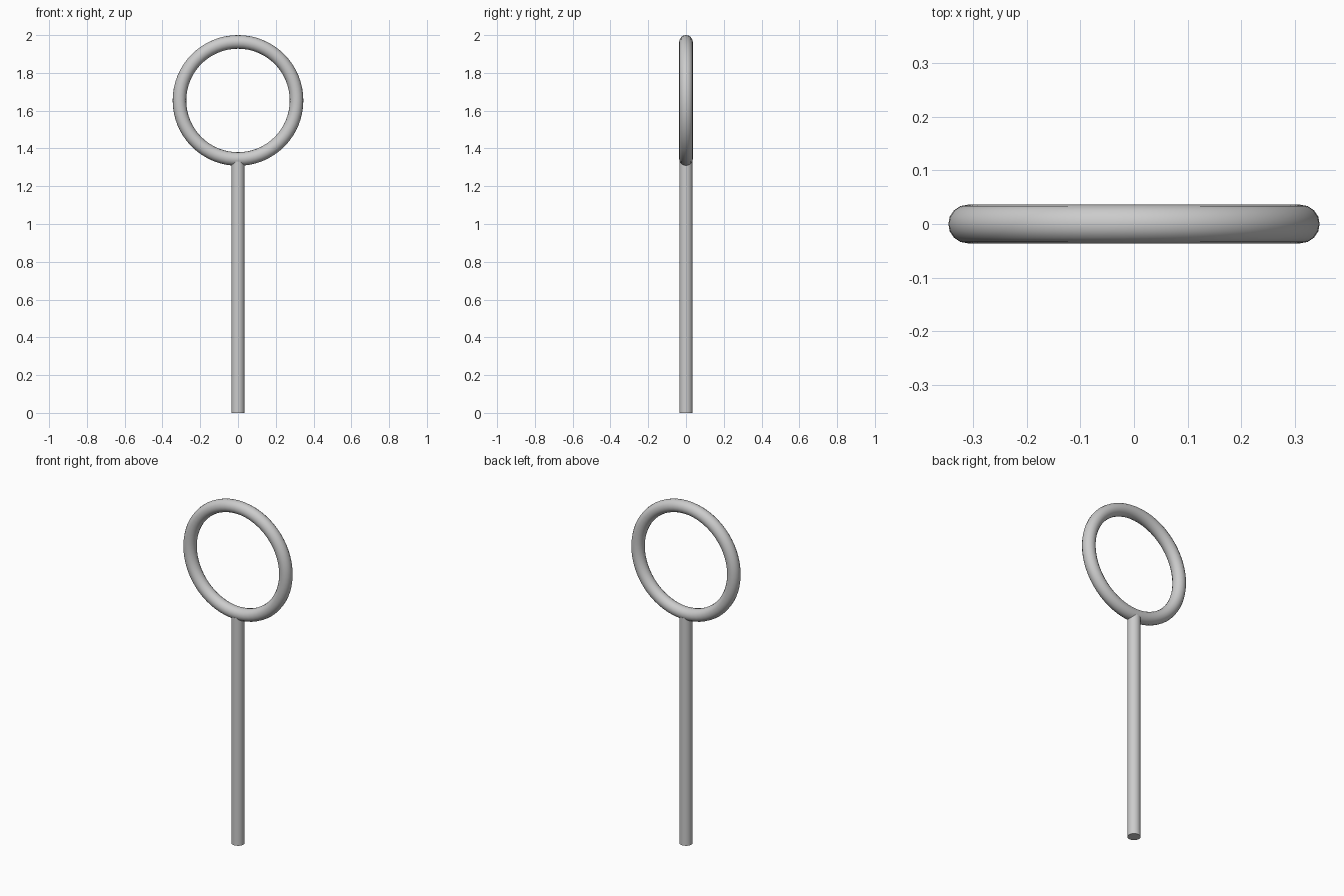
import bpy, math

if "Cube" in bpy.data.objects:
    bpy.data.objects.remove(bpy.data.objects["Cube"])

TUBE = 0.036      # shared thickness radius of rod and ring
RING_Z = 1.654    # ring centre height
ROD_TOP = 1.33


def smooth(obj, name):
    obj.name = name
    bpy.ops.object.shade_smooth_by_angle(angle=math.radians(40))


# Upright ring
bpy.ops.mesh.primitive_torus_add(
    major_radius=0.31, minor_radius=TUBE, major_segments=64, minor_segments=16,
    location=(0, 0, RING_Z), rotation=(math.radians(90), 0, 0))
smooth(bpy.context.object, "ring")

# Straight handle, its top sunk into the bottom of the ring
bpy.ops.mesh.primitive_cylinder_add(
    vertices=24, radius=0.035, depth=ROD_TOP, location=(0, 0, ROD_TOP / 2))
smooth(bpy.context.object, "handle_rod")
